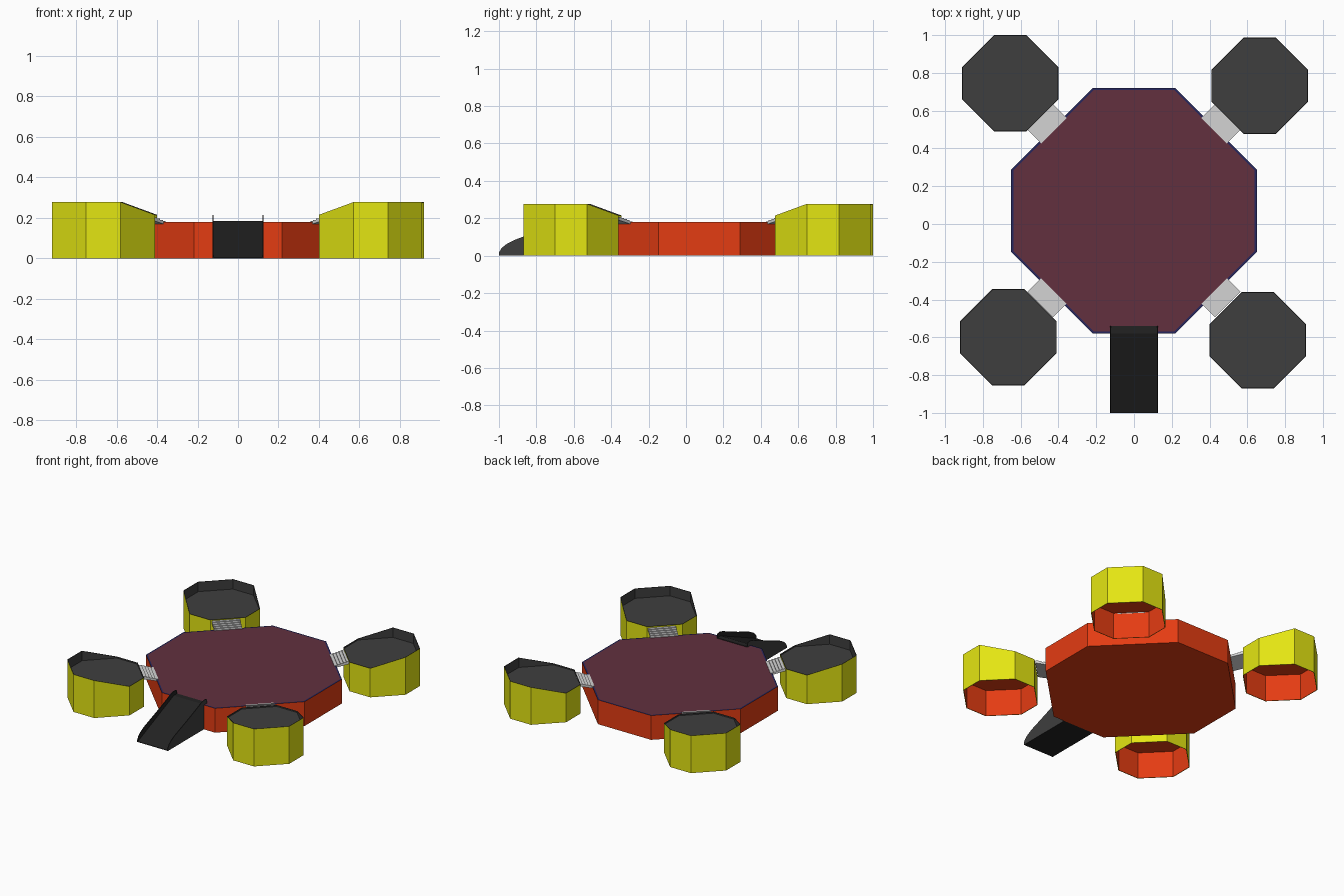
import bpy, math
from mathutils import Vector

if "Cube" in bpy.data.objects:
    bpy.data.objects.remove(bpy.data.objects["Cube"])


def srgb(r, g, b):
    f = lambda c: c / 12.92 if c <= 0.04045 else ((c + 0.055) / 1.055) ** 2.4
    return (f(r / 255), f(g / 255), f(b / 255), 1)


COLOURS = {
    "yellow": (228, 230, 18), "red": (228, 60, 18), "maroon": (98, 48, 62),
    "navy": (38, 38, 95), "dark_grey": (62, 62, 62), "black": (34, 34, 34),
    "light_grey": (212, 212, 212),
}
MATS = {}
for n, c in COLOURS.items():
    MATS[n] = bpy.data.materials.new(n)
    MATS[n].diffuse_color = srgb(*c)


def make(name, verts, faces, colours):
    """Mesh object with one colour name per face."""
    me = bpy.data.meshes.new(name)
    me.from_pydata(verts, [], faces)
    used = sorted(set(colours))
    for c in used:
        me.materials.append(MATS[c])
    for p, c in zip(me.polygons, colours):
        p.material_index = used.index(c)
    ob = bpy.data.objects.new(name, me)
    bpy.context.collection.objects.link(ob)
    return ob


def loft(name, rings, bands, start, end):
    """Join equal rings with coloured bands and cap both ends."""
    n = len(rings[0])
    verts = [v for r in rings for v in r]
    faces, cols = [list(range(n))[::-1]], [start]
    for k, c in enumerate(bands):
        for i in range(n):
            j = (i + 1) % n
            faces.append([k * n + i, k * n + j, (k + 1) * n + j, (k + 1) * n + i])
            cols.append(c)
    faces.append([(len(rings) - 1) * n + i for i in range(n)])
    cols.append(end)
    return make(name, verts, faces, cols)


def octagon(cx, cy, half, flat, z):
    """Eight-sided ring; z is a number or a function of the local x, y."""
    pts = [(half, flat), (flat, half), (-flat, half), (-half, flat),
           (-half, -flat), (-flat, -half), (flat, -half), (half, -flat)]
    zf = z if callable(z) else lambda x, y: z
    return [(cx + x, cy + y, zf(x, y)) for x, y in pts]


def extrude(name, profile, origin, along, width, cap_a, cap_b, side):
    """Extrude an (s, z) profile sideways, centred on the origin."""
    along = Vector((along[0], along[1], 0)).normalized()
    across = Vector((along.y, -along.x, 0))
    rings = []
    for w in (-width / 2, width / 2):
        rings.append([tuple(Vector(origin) + along * s + across * w + Vector((0, 0, z)))
                      for s, z in profile])
    return loft(name, rings, [side], cap_a, cap_b)


# Central platform: red sides, navy rim, maroon deck
CY = 0.07
loft("platform", [octagon(0, CY, 0.65, 0.218, 0), octagon(0, CY, 0.65, 0.218, 0.18),
                  octagon(0, CY, 0.639, 0.214, 0.18)],
     ["red", "navy"], "red", "maroon")

# Corner pods: yellow shell rising outwards, dark tray on top, red hollow below
PODS = {"back_left": (-0.655, 0.745), "back_right": (0.665, 0.732),
        "front_left": (-0.665, -0.60), "front_right": (0.655, -0.615)}
for side, (px, py) in PODS.items():
    sx, sy = math.copysign(1, px), math.copysign(1, py)

    def rim(x, y):
        d = (x * sx + y * sy) / math.sqrt(2)
        return 0.34 if d > 0.28 else 0.2775 if d > 0 else 0.215 if d > -0.28 else 0.21

    inner, flat = 0.251, 0.0835
    loft("pod_" + side,
         [octagon(px, py, inner, flat, 0.196), octagon(px, py, inner, flat, 0),
          octagon(px, py, 0.255, 0.085, 0), octagon(px, py, 0.255, 0.085, rim),
          octagon(px, py, inner, flat, rim), octagon(px, py, inner, flat, 0.206)],
         ["red", "yellow", "yellow", "dark_grey", "dark_grey"], "red", "dark_grey")

    # Stepped bridge between platform and pod
    steps, s0, s1, z0, z1 = 5, 0.600, 0.702, 0.184, 0.208
    ds, dz = (s1 - s0) / steps, (z1 - z0) / (steps - 1)
    prof = []
    for i in range(steps):
        prof += [(s0 + i * ds, z0 + i * dz), (s0 + (i + 1) * ds, z0 + i * dz)]
    prof += [(s1, z1 - 0.018), (s0, z0 - 0.018)]
    extrude("bridge_" + side, prof, (0, CY, 0), (sx, sy), 0.19,
            "light_grey", "light_grey", "light_grey")

# Entry ramp wedge with a lip on the deck
extrude("ramp", [(-1.0, 0), (-0.575, 0), (-0.575, 0.176), (-0.54, 0.176),
                 (-0.54, 0.184), (-0.58, 0.184), (-1.0, 0.004)],
        (0, 0, 0), (0, 1), 0.242, "black", "black", "black")

# Thin ramp side rails with a rounded toe and top
rail = [(-1.0, 0), (-0.578, 0), (-0.578, 0.18), (-0.54, 0.18), (-0.54, 0.202),
        (-0.55, 0.213), (-0.575, 0.215), (-0.61, 0.206), (-0.68, 0.176),
        (-0.78, 0.136), (-0.87, 0.102), (-0.92, 0.083), (-0.96, 0.062),
        (-0.985, 0.042), (-1.0, 0.018)]
for side, x in (("left", -0.1235), ("right", 0.1235)):
    extrude("ramp_rail_" + side, rail, (x, 0, 0), (0, 1), 0.005,
            "dark_grey" if x < 0 else "black", "black" if x < 0 else "dark_grey", "black")

# Consistent outward normals
import bmesh
for ob in bpy.data.objects:
    bm = bmesh.new()
    bm.from_mesh(ob.data)
    bmesh.ops.recalc_face_normals(bm, faces=bm.faces)
    bm.to_mesh(ob.data)
    bm.free()

for m in bpy.data.materials:
    if m.users and not m.is_grease_pencil:
        m.use_nodes = True
        m.node_tree.nodes["Principled BSDF"].inputs["Base Color"].default_value = m.diffuse_color
